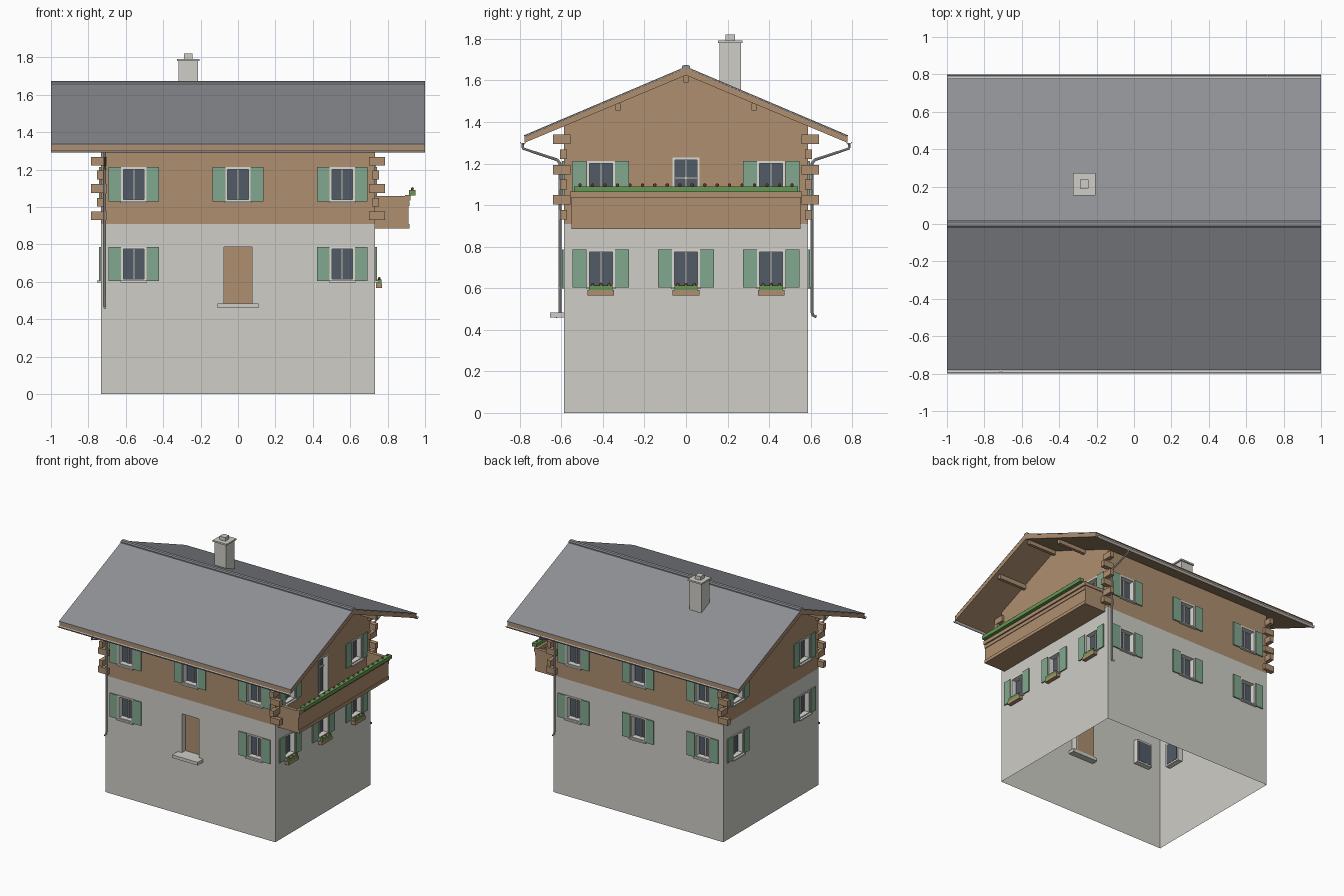
import bpy, bmesh, math
from mathutils import Vector

if "Cube" in bpy.data.objects:
    bpy.data.objects.remove(bpy.data.objects["Cube"])


def mat(name, rgb):
    lin = [c / 12.92 if c < 0.04045 else ((c + 0.055) / 1.055) ** 2.4 for c in rgb]
    m = bpy.data.materials.new(name)
    m.diffuse_color = (*lin, 1)
    m.use_nodes = True
    m.node_tree.nodes["Principled BSDF"].inputs["Base Color"].default_value = m.diffuse_color
    return m


STONE = mat("plaster", (0.81, 0.805, 0.78))
WOOD = mat("wood", (0.68, 0.56, 0.44))
SLATE = mat("slate", (0.56, 0.565, 0.585))
TRIM = mat("window_trim", (0.86, 0.855, 0.83))
GLASS = mat("glass", (0.32, 0.355, 0.40))
SHUT = mat("shutter_green", (0.51, 0.66, 0.56))
LEAF = mat("foliage", (0.40, 0.60, 0.33))
PETAL = mat("flower", (0.76, 0.38, 0.32))
METAL = mat("gutter_metal", (0.78, 0.78, 0.78))

HX, HY = 0.733, 0.586            # half size of the house
SPLIT, WALL_TOP, APEX = 0.91, 1.38, 1.63
SLOPE = 0.425


def finish(name, bm, *mats):
    me = bpy.data.meshes.new(name)
    bm.to_mesh(me)
    bm.free()
    for m in mats:
        me.materials.append(m)
    ob = bpy.data.objects.new(name, me)
    bpy.context.collection.objects.link(ob)
    return ob


def boxes(name, m, pairs):
    """One object made of boxes, each given by two opposite corners."""
    bm = bmesh.new()
    for a, b in pairs:
        a, b = Vector(a), Vector(b)
        vs = bmesh.ops.create_cube(bm, size=1)["verts"]
        for v in vs:
            v.co = Vector(((a[i] + b[i]) / 2 + v.co[i] * abs(b[i] - a[i]) for i in range(3)))
    return finish(name, bm, m)


def prism(name, m, profile, x0, x1):
    """Extrude a (y, z) profile along x."""
    bm = bmesh.new()
    f = bm.faces.new([bm.verts.new((x0, y, z)) for y, z in profile])
    ext = bmesh.ops.extrude_face_region(bm, geom=[f])["geom"]
    bmesh.ops.translate(bm, vec=(x1 - x0, 0, 0),
                        verts=[e for e in ext if isinstance(e, bmesh.types.BMVert)])
    bmesh.ops.recalc_face_normals(bm, faces=bm.faces[:])
    return finish(name, bm, m)


def place(side, u, d, z):
    """Wall coordinates (along, outward, up); sides 0 front, 1 right, 2 back, 3 left."""
    x, y = u, -((HX if side % 2 else HY) + d)
    for _ in range(side):
        x, y = -y, x
    return (x, y, z)


def wbox(side, u0, u1, d0, d1, z0, z1):
    return place(side, u0, d0, z0), place(side, u1, d1, z1)


# Openings: (u centre, half width, z0, z1)
LOW, UPP = (0.603, 0.787), (1.028, 1.213)
win = lambda us, zz: [(u, 0.0675, *zz) for u in us]
FX, SY = (-0.557, 0, 0.557), (-0.41, 0, 0.41)
windows = {0: win(FX[::2], LOW) + win(FX, UPP),
           1: win(SY, LOW) + win(SY[::2], UPP),
           2: win(FX, LOW) + win(FX, UPP),
           3: win(SY[::2], LOW) + win(SY[::2], UPP)}
DOOR = (0, 0.074, 0.483, 0.787)
BALC_DOOR = (0, 0.065, 0.92, 1.228)
holes = {s: list(w) for s, w in windows.items()}
holes[0].append(DOOR)
holes[1].append(BALC_DOOR)

# Walls: open shell, plaster below and wood above, with cut openings
zs = sorted({0, SPLIT, WALL_TOP} | {z for h in holes.values() for o in h for z in o[2:]})
bm = bmesh.new()
for s in range(4):
    half = HY if s % 2 else HX
    us = sorted({-half, half} | {round(o[0] + k * o[1], 5) for o in holes[s] for k in (-1, 1)})
    for u0, u1 in zip(us, us[1:]):
        for z0, z1 in zip(zs, zs[1:]):
            uc, zc = (u0 + u1) / 2, (z0 + z1) / 2
            if any(abs(uc - o[0]) < o[1] and o[2] < zc < o[3] for o in holes[s]):
                continue
            f = bm.faces.new([bm.verts.new(place(s, u, 0, z))
                              for u, z in ((u0, z0), (u1, z0), (u1, z1), (u0, z1))])
            f.material_index = int(zc > SPLIT)
    if s % 2:  # gable triangle
        pts = [(u, WALL_TOP) for u in us] + [(0, APEX)]
        bm.faces.new([bm.verts.new(place(s, u, 0, z)) for u, z in pts]).material_index = 1
bmesh.ops.remove_doubles(bm, verts=bm.verts[:], dist=0.0005)
finish("walls", bm, STONE, WOOD)

# Windows and balcony door: trim, glass, sills, shutters
trim, glass, shutters = [], [], []
for s in range(4):
    for c, w, z0, z1 in windows[s] + ([BALC_DOOR] if s == 1 else []):
        t = 0.012
        trim += [wbox(s, c - w, c - w + t, -0.04, 0.005, z0, z1),
                 wbox(s, c + w - t, c + w, -0.04, 0.005, z0, z1),
                 wbox(s, c - w + t, c + w - t, -0.04, 0.005, z1 - t, z1),
                 wbox(s, c - w + t, c + w - t, -0.04, 0.005, z0, z0 + t),
                 wbox(s, c - 0.005, c + 0.005, -0.037, -0.027, z0 + t, z1 - t)]
        glass.append(wbox(s, c - w + t, c + w - t, -0.042, -0.036, z0 + t, z1 - t))
        if z1 - z0 > 0.25:
            trim.append(wbox(s, c - w + t, c + w - t, -0.037, -0.027, 1.125, 1.135))
            continue
        trim.append(wbox(s, c - w - 0.004, c + w + 0.004, 0, 0.02, z0 - 0.006, z0 + 0.004))
        for k in (-1, 1):
            shutters.append(wbox(s, c + k * 0.068, c + k * 0.135, 0.001, 0.01, z0, z1))
boxes("window_frames", TRIM, trim)
boxes("window_panes", GLASS, glass)
boxes("shutters", SHUT, shutters)

# Front door, its reveal and the step
c, w, z0, z1 = DOOR
boxes("front_door", WOOD, [wbox(0, -w, w, -0.05, -0.043, z0, z1)])
boxes("door_reveal", STONE, [wbox(0, -w - 0.006, -w, -0.05, -0.001, z0, z1),
                             wbox(0, w, w + 0.006, -0.05, -0.001, z0, z1),
                             wbox(0, -w, w, -0.05, -0.001, z1, z1 + 0.006)])
boxes("door_step", STONE, [wbox(0, -0.11, 0.11, -0.05, 0.068, 0.459, 0.483)])

# Interlocking log ends at the corners
logs = []
for sx in (-1, 1):
    for sy in (-1, 1):
        for i in range(3):
            z = 0.953 + i * 0.146
            logs.append(((sx * 0.70, sy * 0.572, z - 0.023), (sx * 0.785, sy * 0.607, z + 0.023)))
            z += 0.072
            logs.append(((sx * 0.72, sy * 0.555, z - 0.023), (sx * 0.753, sy * 0.64, z + 0.023)))
boxes("log_ends", WOOD, logs)

# Roof: timber deck, slate layer, ridge cap, purlins
EY, TOP = 0.776, 1.66
e = TOP - EY * SLOPE
prism("roof_deck", WOOD, [(0, TOP), (EY, e), (EY, e - 0.03), (0, TOP - 0.035),
                          (-EY, e - 0.03), (-EY, e)], -1, 1)
prism("roof_slate", SLATE, [(0, TOP + 0.007), (EY + 0.003, e + 0.006), (EY + 0.003, e),
                            (0, TOP + 0.0005), (-EY - 0.003, e), (-EY - 0.003, e + 0.006)], -1, 1)
prism("ridge_cap", SLATE, [(-0.02, 1.65), (0.02, 1.65), (0.02, 1.667), (0.012, 1.674),
                           (-0.012, 1.674), (-0.02, 1.667)], -1, 1)
boxes("purlins", WOOD, [((-0.97, y - 0.012, z - 0.017), (0.97, y + 0.012, z + 0.017))
                        for y, z in ((-0.327, 1.471), (0, 1.608), (0.327, 1.471))])

# Gutters (half-round troughs) and downspouts
arc = [math.pi * (1 + i / 8) for i in range(9)]
for sy, tag in ((-1, "front"), (1, "back")):
    prof = [(sy * 0.785 + r * math.cos(a), 1.303 + r * math.sin(a))
            for r, aa in ((0.013, arc), (0.010, arc[::-1])) for a in aa]
    prism("gutter_" + tag, METAL, prof, -1, 1)
    cu = bpy.data.curves.new("downspout_" + tag, "CURVE")
    cu.dimensions = "3D"
    cu.bevel_depth, cu.bevel_resolution, cu.use_fill_caps = 0.007, 2, True
    path = [(0.786, 1.298), (0.784, 1.272), (0.62, 1.218), (0.606, 1.20),
            (0.606, 0.485), (0.611, 0.470), (0.628, 0.462)]
    sp = cu.splines.new("POLY")
    sp.points.add(len(path) - 1)
    for p, (y, z) in zip(sp.points, path):
        p.co = (sy * 0.712, sy * y, z, 1)
    cu.materials.append(METAL)
    ob = bpy.data.objects.new("downspout_" + tag, cu)
    bpy.context.collection.objects.link(ob)
    bpy.ops.object.select_all(action="DESELECT")
    ob.select_set(True)
    bpy.context.view_layer.objects.active = ob
    bpy.ops.object.convert(target="MESH")
    bpy.ops.object.shade_smooth_by_angle()

# Chimney
cx, cy = -0.266, 0.213
boxes("chimney", STONE, [((cx - r, cy - r, a), (cx + r, cy + r, b)) for r, a, b in
                         ((0.051, 1.52, 1.78), (0.060, 1.78, 1.792), (0.024, 1.792, 1.82))])

# Balcony: floor, parapet boards, rails
B = 0.552
rails = [((HX - 0.005, -B, 0.885), (0.917, B, 0.91)),
         ((0.898, -B, 0.91), (0.911, B, 1.035)),
         ((0.911, -B, 1.005), (0.916, B, 1.03)),
         ((0.892, -B - 0.006, 1.035), (0.922, B + 0.006, 1.065))]
for k in (-1, 1):
    rails += [((HX - 0.005, k * B, 0.91), (0.898, k * (B - 0.013), 1.035)),
              ((HX - 0.005, k * (B + 0.006), 1.035), (0.892, k * (B - 0.02), 1.06))]
boxes("balcony", WOOD, rails)

# Flowers: balcony strip and the three window boxes on the right wall
boxes("window_boxes", WOOD, [((0.738, y - 0.064, 0.566), (0.769, y + 0.064, 0.592)) for y in SY])
boxes("foliage", LEAF, [((0.914, -0.54, 1.062), (0.95, 0.54, 1.09))] +
      [((0.741, y - 0.056, 0.588), (0.768, y + 0.056, 0.613)) for y in SY])
spots = [(0.932, -0.51 + i * 0.06, 1.097) for i in range(18)]
spots += [(0.755, y + k * 0.04, 0.618) for y in SY for k in (-1, 0, 1)]
bm = bmesh.new()
for p in spots:
    vs = bmesh.ops.create_icosphere(bm, subdivisions=1, radius=0.009)["verts"]
    bmesh.ops.translate(bm, verts=vs, vec=p)
finish("flowers", bm, PETAL)
